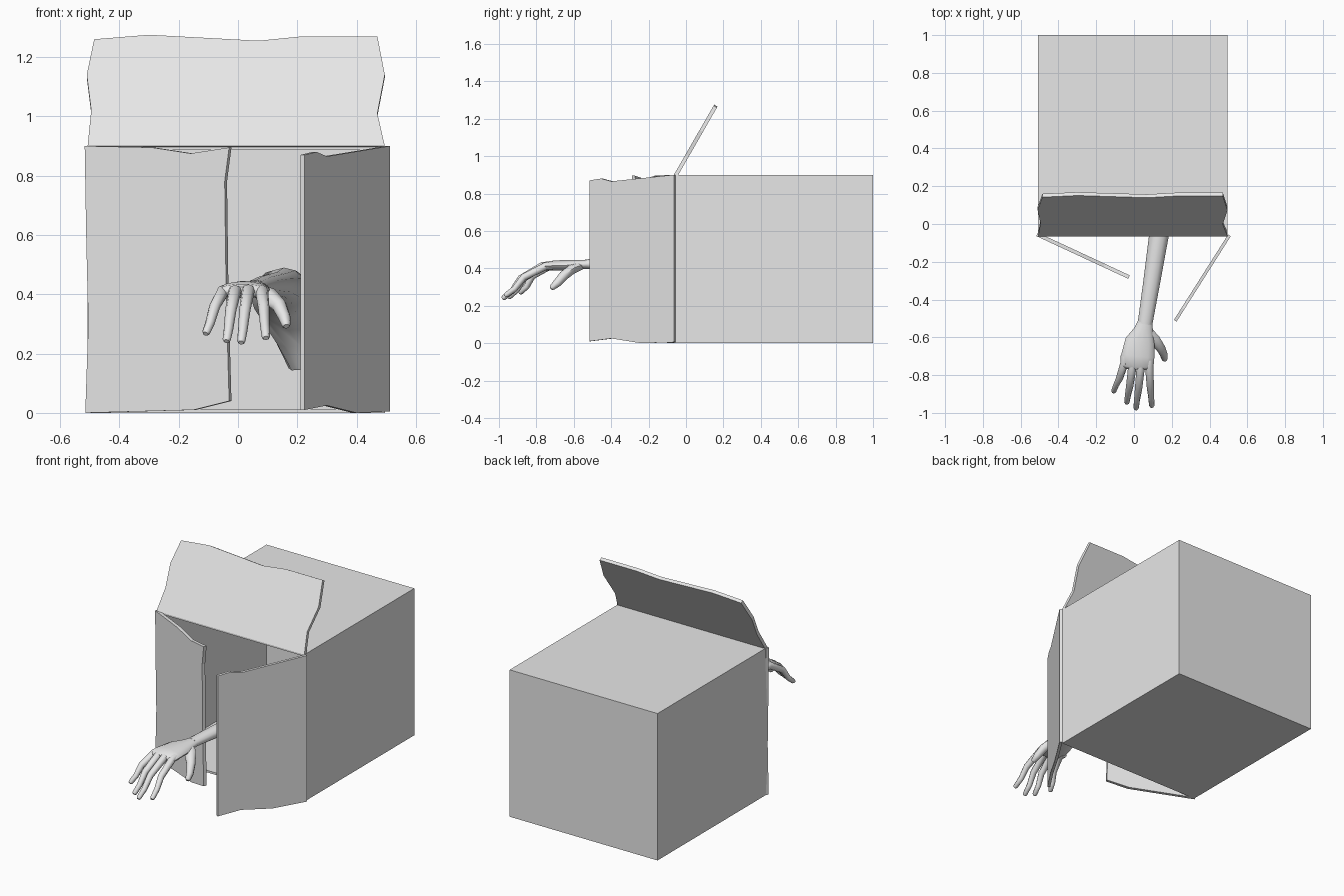
import bpy, bmesh, math
from mathutils import Vector

if "Cube" in bpy.data.objects:
    bpy.data.objects.remove(bpy.data.objects["Cube"])

grey = bpy.data.materials.new("light grey")
grey.diffuse_color = (0.8, 0.8, 0.8, 1)
grey.use_nodes = True
grey.node_tree.nodes["Principled BSDF"].inputs["Base Color"].default_value = grey.diffuse_color


def finish(bm, name, smooth=False):
    bmesh.ops.recalc_face_normals(bm, faces=bm.faces)
    me = bpy.data.meshes.new(name)
    bm.to_mesh(me)
    bm.free()
    me.materials.append(grey)
    ob = bpy.data.objects.new(name, me)
    bpy.context.collection.objects.link(ob)
    if smooth:
        bpy.ops.object.select_all(action='DESELECT')
        ob.select_set(True)
        bpy.context.view_layer.objects.active = ob
        bpy.ops.object.shade_smooth_by_angle(angle=math.radians(50))
    return ob


def flap(name, points, thickness):
    """Ragged sheet: a planar outline pushed along a thickness vector."""
    bm = bmesh.new()
    face = bm.faces.new([bm.verts.new(p) for p in points])
    new = bmesh.ops.extrude_face_region(bm, geom=[face], use_keep_orig=True)
    moved = [v for v in new["geom"] if isinstance(v, bmesh.types.BMVert)]
    bmesh.ops.translate(bm, verts=moved, vec=thickness)
    return finish(bm, name)


def tube(name, rings, sides=10, rounded=True):
    """Tube through rings of (x, y, z, half width, half height)."""
    bm = bmesh.new()
    rings = [(Vector(r[:3]), r[3], r[4]) for r in rings]
    if rounded:
        (p, a, b), q = rings[-1], rings[-2][0]
        d = (p - q).normalized()
        rings.append((p + d * b * 0.6, a * 0.65, b * 0.6))
    loops = []
    for i, (p, a, b) in enumerate(rings):
        t = (rings[min(i + 1, len(rings) - 1)][0] - rings[max(i - 1, 0)][0]).normalized()
        side = (Vector((1, 0, 0)) - t * t.x).normalized()
        up = side.cross(t)
        loops.append([bm.verts.new(p + side * a * math.cos(k * math.tau / sides)
                                   + up * b * math.sin(k * math.tau / sides))
                      for k in range(sides)])
    for l, m in zip(loops, loops[1:]):
        for k in range(sides):
            n = (k + 1) % sides
            bm.faces.new((l[k], l[n], m[n], m[k]))
    bm.faces.new(loops[0])
    bm.faces.new(loops[-1])
    return finish(bm, name, True)


# open-fronted box: outer shell with an inset, pushed-in front
X0, X1, Y0, Y1, H, T = -0.507, 0.495, -0.06, 1.0, 0.9, 0.018
bm = bmesh.new()
bmesh.ops.create_cube(bm, size=1)
for v in bm.verts:
    v.co = (X0 if v.co.x < 0 else X1, Y0 if v.co.y < 0 else Y1, 0 if v.co.z < 0 else H)
front = min(bm.faces, key=lambda f: f.calc_center_median().y)
bmesh.ops.inset_region(bm, faces=[front], thickness=T)
new = bmesh.ops.extrude_face_region(bm, geom=[front])
bmesh.ops.delete(bm, geom=[front], context='FACES_ONLY') if front.is_valid else None
bmesh.ops.translate(bm, verts=[v for v in new["geom"] if isinstance(v, bmesh.types.BMVert)],
                    vec=(0, Y1 - Y0 - T, 0))
finish(bm, "box")

# top flap, leaning back
outline = [(-.507, .9), (-.495, 1.02), (-.51, 1.14), (-.485, 1.26), (-.3, 1.275), (.07, 1.255),
           (.22, 1.27), (.47, 1.27), (.495, 1.14), (.47, 1.01), (.495, .9)]
flap("top_flap", [(x, -.065 + (z - .9) * .575, z) for x, z in outline], (0, .018, -.01))

# left flap, swung partly open
outline = [(-.515, 0), (-.15, .01), (-.03, .04), (-.04, .4), (-.045, .78), (-.03, .895),
           (-.16, .875), (-.29, .895), (-.517, .9), (-.512, .6), (-.505, .3)]
flap("left_flap", [(x, -.065 - (x + .515) * .464, z) for x, z in outline], (.008, .018, 0))

# right flap, swung wider
outline = [(.512, .005), (.4, 0), (.3, .025), (.225, .01), (.225, .87), (.265, .88),
           (.3, .865), (.512, .9)]
flap("right_flap", [(x, -.065 - (.512 - x) * 1.575, z) for x, z in outline], (-.014, .009, 0))

# arm: bent upper arm, elbow, forearm, wrist
tube("arm", [(.25, .66, .18, .085, .08), (.21, .63, .28, .095, .09), (.145, .5, .40, .105, .095),
             (.155, .3, .42, .075, .07), (.132, -.06, .43, .052, .045),
             (.095, -.3, .43, .045, .035), (.058, -.53, .422, .039, .026)], 12, False)

# palm
tube("palm", [(.06, -.515, .422, .038, .025), (.052, -.56, .42, .05, .026),
              (.032, -.62, .417, .078, .029), (.02, -.70, .415, .088, .028),
              (.017, -.755, .411, .086, .024)], 14)

# four fingers, given as knuckle and tip
fingers = {"little_finger": ((-.05, -.735, .41), (-.107, -.885, .272)),
           "ring_finger": ((-.01, -.765, .412), (-.038, -.945, .247)),
           "middle_finger": ((.035, -.765, .414), (.011, -.975, .242)),
           "index_finger": ((.08, -.75, .412), (.094, -.962, .257))}
for name, (a, b) in fingers.items():
    a, b = Vector(a), Vector(b)
    mid = a.lerp(b, 0.5) + Vector((0, -.012, .018))
    tube(name, [(*(a + Vector((0, .04, 0))), .022, .02), (*a, .022, .021), (*mid, .019, .019),
                (*a.lerp(b, .78), .016, .016), (*b, .014, .014)], 8)

# thumb
tube("thumb", [(.06, -.56, .415, .03, .022), (.105, -.61, .395, .033, .026),
               (.14, -.655, .36, .026, .026), (.157, -.69, .32, .021, .022),
               (.162, -.715, .298, .016, .016)], 8)
